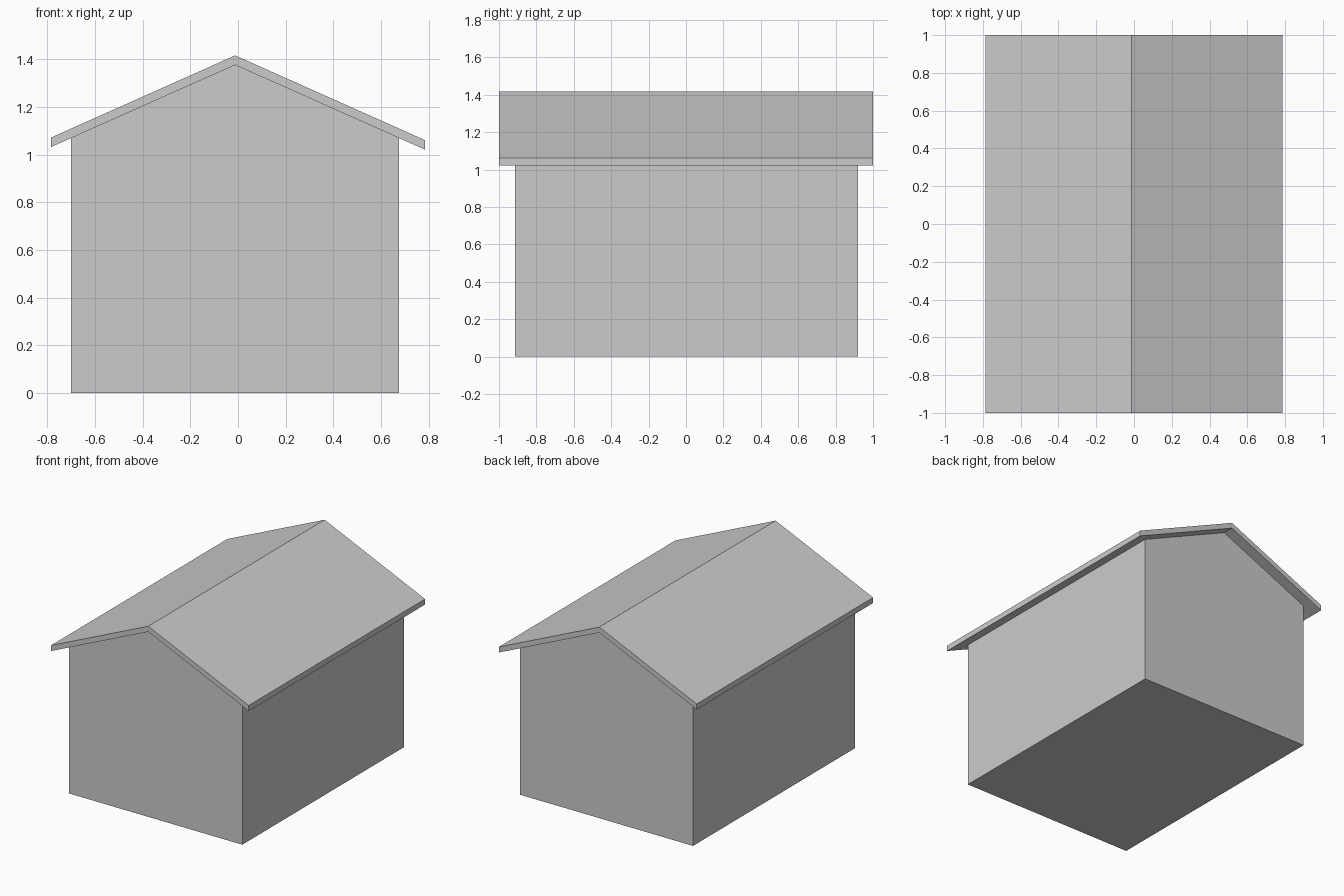
import bpy, bmesh

if "Cube" in bpy.data.objects:
    bpy.data.objects.remove(bpy.data.objects["Cube"])

RIDGE_X = -0.012   # ridge sits slightly off centre
SLOPE = 0.446
UNDER, TOP = 1.377, 1.417


def pitch(x, ridge_z):
    """Point on a roof plane at x, below a ridge of the given height."""
    return (x, ridge_z - abs(x - RIDGE_X) * SLOPE)


def extrude_profile(name, profile, y0, y1):
    """Solid prism from an (x, z) profile swept along y."""
    bm = bmesh.new()
    face = bm.faces.new([bm.verts.new((x, y0, z)) for x, z in profile])
    swept = bmesh.ops.extrude_face_region(bm, geom=[face])["geom"]
    verts = [g for g in swept if isinstance(g, bmesh.types.BMVert)]
    bmesh.ops.translate(bm, verts=verts, vec=(0, y1 - y0, 0))
    bmesh.ops.recalc_face_normals(bm, faces=bm.faces[:])
    mesh = bpy.data.meshes.new(name)
    bm.to_mesh(mesh)
    bm.free()
    obj = bpy.data.objects.new(name, mesh)
    bpy.context.collection.objects.link(obj)
    return obj


# Gabled walls, reaching up to the underside of the roof
left, right = -0.70, 0.675
extrude_profile("house_walls", [
    (left, 0), (right, 0), pitch(right, UNDER),
    (RIDGE_X, UNDER), pitch(left, UNDER)], -0.915, 0.92)

# Thin pitched roof with vertical eave edges, overhanging all round
eave = 0.785
extrude_profile("roof", [
    pitch(-eave, UNDER), (RIDGE_X, UNDER), pitch(eave, UNDER),
    pitch(eave, TOP), (RIDGE_X, TOP), pitch(-eave, TOP)], -1, 1)
